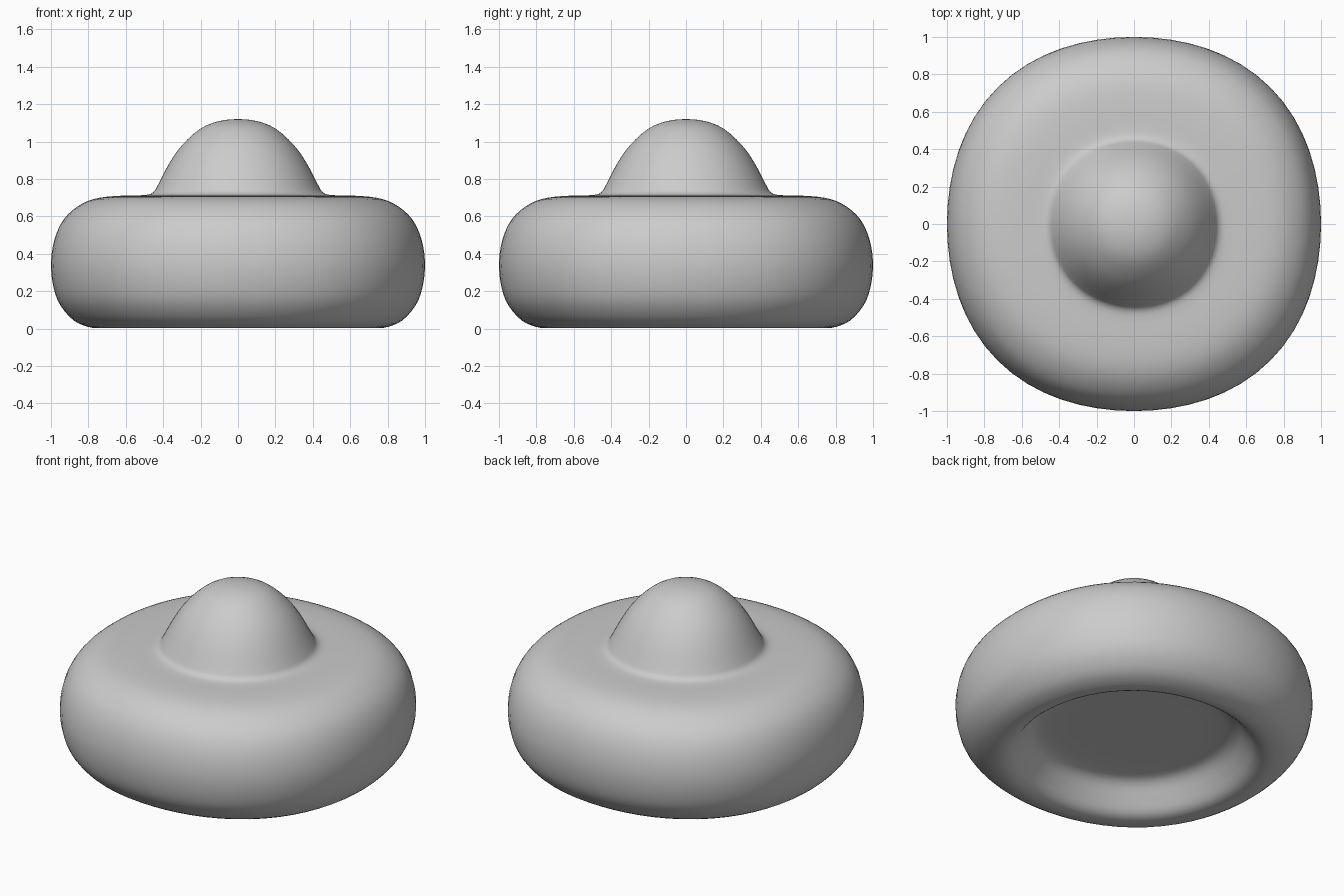
import bpy
import bmesh
from math import cos, sin, pi
from mathutils import Vector

if "Cube" in bpy.data.objects:
    bpy.data.objects.remove(bpy.data.objects["Cube"])

SEGMENTS = 64
STEPS = 3

# Half profile (radius, height): underside recess, rounded body, top knob
PROFILE = [
    (0.0, 0.19), (0.30, 0.19), (0.50, 0.185), (0.58, 0.16), (0.64, 0.09),
    (0.69, 0.03), (0.74, 0.006), (0.80, 0.009), (0.88, 0.045), (0.95, 0.125),
    (0.985, 0.215), (1.0, 0.33), (0.99, 0.44), (0.96, 0.535), (0.91, 0.61),
    (0.83, 0.67), (0.74, 0.70), (0.62, 0.711), (0.50, 0.714), (0.455, 0.728),
    (0.43, 0.765), (0.37, 0.88), (0.30, 0.98), (0.20, 1.07), (0.10, 1.11),
    (0.0, 1.12),
]


def smooth_profile(points, steps):
    """Catmull-Rom curve through the profile points."""
    p = [Vector(q) for q in points]
    p = [Vector((-p[1].x, p[1].y))] + p + [Vector((-p[-2].x, p[-2].y))]
    out = []
    for a, b, c, d in zip(p, p[1:], p[2:], p[3:]):
        for i in range(steps):
            t = i / steps
            out.append(0.5 * (2 * b + (c - a) * t + (2 * a - 5 * b + 4 * c - d) * t * t
                              + (3 * b - a - 3 * c + d) * t ** 3))
    out.append(p[-2])
    return out


def make_ring(bm, radius, z):
    """Slightly squared ring, squarer towards the outside."""
    ring = []
    for i in range(SEGMENTS):
        a = 2 * pi * i / SEGMENTS
        r = radius * (1 + 0.032 * radius * (1 - cos(4 * a)) / 2)
        ring.append(bm.verts.new((r * cos(a), r * sin(a), z)))
    return ring


# Cushion body with knob and hollow underside
bm = bmesh.new()
curve = smooth_profile(PROFILE, STEPS)
rings = [make_ring(bm, p.x, p.y) for p in curve[1:-1]]
bottom = bm.verts.new((0, 0, curve[0].y))
top = bm.verts.new((0, 0, curve[-1].y))
for i in range(SEGMENTS):
    j = (i + 1) % SEGMENTS
    bm.faces.new((bottom, rings[0][j], rings[0][i]))
    bm.faces.new((top, rings[-1][i], rings[-1][j]))
    for lo, hi in zip(rings, rings[1:]):
        bm.faces.new((lo[i], lo[j], hi[j], hi[i]))
bmesh.ops.recalc_face_normals(bm, faces=bm.faces)
for f in bm.faces:
    f.smooth = True

mesh = bpy.data.meshes.new("knobbed_cushion")
bm.to_mesh(mesh)
bm.free()
body = bpy.data.objects.new("knobbed_cushion", mesh)
bpy.context.collection.objects.link(body)
